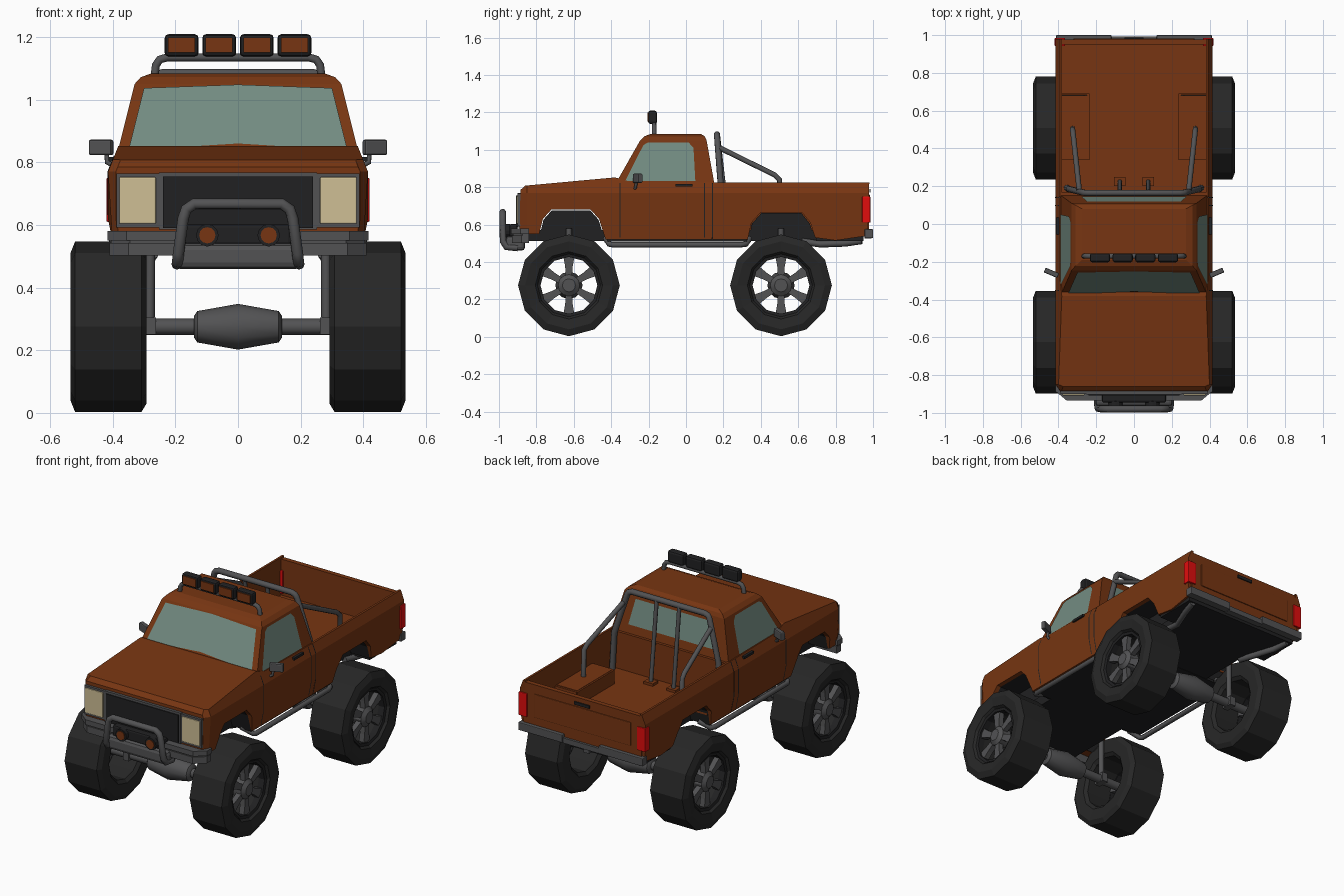
import bpy, bmesh, math
from mathutils import Matrix, Vector

if "Cube" in bpy.data.objects:
    bpy.data.objects.remove(bpy.data.objects["Cube"])

def mat(name, c):
    m = bpy.data.materials.new(name)
    m.diffuse_color = (*c, 1)
    m.use_nodes = True
    m.node_tree.nodes["Principled BSDF"].inputs["Base Color"].default_value = m.diffuse_color
    return m

RUST = mat("rust_paint", (0.185, 0.036, 0.006))
GLASS = mat("window_glass", (0.17, 0.26, 0.22))
METAL = mat("grey_metal", (0.085, 0.085, 0.088))
BLACK = mat("black_plastic", (0.015, 0.015, 0.016))
TYRE = mat("tyre_rubber", (0.02, 0.02, 0.02))
RED = mat("red_lens", (0.75, 0.004, 0.004))
CREAM = mat("headlight_cream", (0.62, 0.52, 0.30))

def finish(name, bm, m, bevel=0, smooth=None):
    bmesh.ops.recalc_face_normals(bm, faces=bm.faces)
    me = bpy.data.meshes.new(name)
    bm.to_mesh(me)
    bm.free()
    me.materials.append(m)
    o = bpy.data.objects.new(name, me)
    bpy.context.collection.objects.link(o)
    if bevel:
        b = o.modifiers.new("bevel", 'BEVEL')
        b.width = bevel
        b.segments = 2
    if smooth:
        me.shade_smooth()
        me.set_sharp_from_angle(angle=math.radians(smooth))
    return o

def box(name, x, y, z, m, bevel=0, rot=0):
    bm = bmesh.new()
    bmesh.ops.create_cube(bm, size=1)
    c = Vector((sum(x) / 2, sum(y) / 2, sum(z) / 2))
    S = Matrix.Diagonal((abs(x[1] - x[0]), abs(y[1] - y[0]), abs(z[1] - z[0]), 1))
    bm.transform(Matrix.Translation(c) @ Matrix.Rotation(rot, 4, 'Z') @ S)
    return finish(name, bm, m, bevel)

def plate(name, pts, m):
    bm = bmesh.new()
    bm.faces.new([bm.verts.new(p) for p in pts])
    return finish(name, bm, m)

def prism(name, pts, a, b, m, axis='x', cuts=(), shape=None):
    # outline swept between a and b, sliced at planes, then reshaped
    P = (lambda p, t: (t, *p)) if axis == 'x' else (lambda p, t: (*p, t))
    bm = bmesh.new()
    A = [bm.verts.new(P(p, a)) for p in pts]
    B = [bm.verts.new(P(p, b)) for p in pts]
    bm.faces.new(A)
    bm.faces.new(B[::-1])
    for i in range(len(pts)):
        j = (i + 1) % len(pts)
        bm.faces.new((A[i], A[j], B[j], B[i]))
    for co, no in cuts:
        bmesh.ops.bisect_plane(bm, geom=bm.verts[:] + bm.edges[:] + bm.faces[:], plane_co=co, plane_no=no)
    if shape:
        for v in bm.verts:
            shape(v.co)
    return finish(name, bm, m)

def tube(name, pts, r, m=METAL):
    cu = bpy.data.curves.new(name, 'CURVE')
    cu.dimensions = '3D'
    cu.bevel_depth, cu.bevel_resolution, cu.use_fill_caps = r, 2, True
    s = cu.splines.new('POLY')
    s.points.add(len(pts) - 1)
    for p, q in zip(s.points, pts):
        p.co = (*q, 1)
    cu.materials.append(m)
    o = bpy.data.objects.new(name, cu)
    bpy.context.collection.objects.link(o)

def hoop(name, half, r, m=METAL):
    tube(name, half + [(-x, y, z) for x, y, z in half[::-1]], r, m)

def lathe(name, prof, c, m, n=12, closed=False, smooth=None, axis='x'):
    # profile of (distance along axis, radius) spun about the axis
    bm = bmesh.new()
    rings = []
    for t, r in prof:
        ring = []
        for k in range(n):
            u, w = r * math.cos(2 * math.pi * k / n), r * math.sin(2 * math.pi * k / n)
            ring.append(bm.verts.new((t, c[1] + u, c[2] + w) if axis == 'x' else (c[0] + u, t, c[2] + w)))
        rings.append(ring)
    for i in range(len(rings) if closed else len(rings) - 1):
        R, Q = rings[i], rings[(i + 1) % len(rings)]
        for k in range(n):
            bm.faces.new((R[k], R[(k + 1) % n], Q[(k + 1) % n], Q[k]))
    if not closed:
        bm.faces.new(rings[0])
        bm.faces.new(rings[-1])
    return finish(name, bm, m, smooth=smooth)

# ---- lower body: side profiles with wheel arches, side bulge by height
def side_x(z):
    if z < 0.62:
        return 0.395 + (z - 0.52) * 0.2
    return 0.415 if z <= 0.77 else 0.415 - (z - 0.77) * 0.4

def bulge(co):
    if abs(co.x) > 0.4:
        x = side_x(co.z) - (0.025 if co.y < -0.86 else 0)
        co.x = math.copysign(x, co.x)

CUTS = [((0, 0, 0.62), (0, 0, 1)), ((0, 0, 0.77), (0, 0, 1)), ((0, -0.85, 0), (0, 1, 0))]
ARCH_F = [(-0.785, 0.55), (-0.765, 0.63), (-0.72, 0.68), (-0.51, 0.68), (-0.465, 0.63), (-0.43, 0.52)]
ARCH_R = [(0.33, 0.52), (0.35, 0.61), (0.40, 0.665), (0.62, 0.665), (0.665, 0.61), (0.69, 0.53)]
prism("front_body", [(-0.89, 0.55)] + ARCH_F + [(0.14, 0.52), (0.14, 0.825), (-0.30, 0.83), (-0.38, 0.852),
      (-0.86, 0.808), (-0.885, 0.785)], -0.415, 0.415, RUST, cuts=CUTS, shape=bulge)
for s in (1, -1):
    prism("bed_side", [(0.142, 0.52)] + ARCH_R + [(0.8, 0.515), (0.97, 0.54), (0.98, 0.825), (0.142, 0.825)],
          s * 0.38, s * 0.415, RUST, cuts=CUTS[:2], shape=bulge)
    for nm, arch in (("front_wheel_well", ARCH_F), ("rear_wheel_well", ARCH_R)):
        cy = (arch[0][0] + arch[-1][0]) / 2
        bm = bmesh.new()
        pts = [(cy + (y - cy) * 0.98, z - 0.004) for y, z in arch]
        A = [bm.verts.new((s * 0.26, *p)) for p in pts]
        B = [bm.verts.new((s * 0.392, *p)) for p in pts]
        bm.faces.new(A)
        for i in range(5):
            bm.faces.new((A[i], A[i + 1], B[i + 1], B[i]))
        finish(nm, bm, BLACK)
    # wheel housing inside the bed
    box("bed_housing_top", (s * 0.245, s * 0.385), (0.35, 0.68), (0.666, 0.685), RUST)
    box("bed_housing_wall", (s * 0.235, s * 0.25), (0.34, 0.69), (0.58, 0.683), RUST)
    for y in (0.338, 0.682):
        box("bed_housing_end", (s * 0.24, s * 0.385), (y, y + 0.012), (0.58, 0.683), RUST)
box("bed_floor_front", (-0.385, 0.385), (0.14, 0.34), (0.57, 0.6), RUST)
box("bed_floor_middle", (-0.25, 0.25), (0.34, 0.69), (0.57, 0.6), RUST)
box("bed_floor_rear", (-0.385, 0.385), (0.69, 0.96), (0.57, 0.6), RUST)
box("bed_front_wall", (-0.385, 0.385), (0.142, 0.168), (0.53, 0.82), RUST)
box("tailgate", (-0.39, 0.39), (0.95, 0.978), (0.545, 0.815), RUST)
box("tailgate_panel", (-0.32, 0.32), (0.97, 0.983), (0.62, 0.76), RUST, 0.004)
box("tailgate_handle", (-0.05, 0.05), (0.98, 0.987), (0.772, 0.79), BLACK)
# black underbody
box("underbody_spine", (-0.265, 0.265), (-0.85, 0.95), (0.512, 0.572), BLACK)
box("underbody_middle", (-0.385, 0.385), (-0.42, 0.325), (0.51, 0.565), BLACK)
box("underbody_rear", (-0.385, 0.385), (0.695, 0.95), (0.512, 0.565), BLACK)

# ---- cab: stacked rectangles (z, front y, back y, half width)
bm = bmesh.new()
prev = None
for z, f, b, w in [(0.80, -0.387, 0.155, 0.3925), (1.05, -0.245, 0.11, 0.33), (1.072, -0.222, 0.10, 0.31), (1.084, -0.19, 0.08, 0.275)]:
    ring = [bm.verts.new(p) for p in ((-w, f, z), (w, f, z), (w, b, z), (-w, b, z))]
    if prev:
        for i in range(4):
            bm.faces.new((prev[i], prev[(i + 1) % 4], ring[(i + 1) % 4], ring[i]))
    else:
        bm.faces.new(ring)
    prev = ring
bm.faces.new(prev)
finish("cab", bm, RUST)
front_y = lambda z: -0.387 + (z - 0.80) * 0.568 - 0.005
back_y = lambda z: 0.155 - (z - 0.80) * 0.18 + 0.004
cab_x = lambda z: 0.3925 - (z - 0.80) * 0.25 + 0.004
plate("windshield", [(x, front_y(z), z) for x, z in
      ((-0.35, 0.838), (0, 0.86), (0.35, 0.838), (0.30, 1.037), (0, 1.048), (-0.30, 1.037))], GLASS)
plate("rear_window", [(x, back_y(z), z) for x, z in ((-0.28, 0.87), (0.28, 0.87), (0.25, 1.02), (-0.25, 1.02))], GLASS)
WIN = [(-0.325, 0.832), (-0.228, 1.025), (-0.205, 1.038), (0.015, 1.038), (0.04, 1.01), (0.05, 0.832)]
for s in (1, -1):
    plate("side_window", [(s * cab_x(z), y, z) for y, z in WIN], GLASS)
    # door seams and handle
    for y in (-0.352, 0.098, 0.141):
        zs = (0.53, 0.62, 0.77, 0.822)
        plate("door_seam", [(s * (side_x(z) + 0.002), y - 0.003, z) for z in zs] +
              [(s * (side_x(z) + 0.002), y + 0.003, z) for z in zs[::-1]], BLACK)
    box("door_handle", (s * 0.395, s * 0.412), (-0.055, 0.035), (0.803, 0.817), BLACK)
    # mirrors
    box("mirror", (s * 0.398, s * 0.476), (-0.272, -0.245), (0.823, 0.872), METAL, 0.006, s * 0.4)
    tube("mirror_stalk", [(s * 0.39, -0.275, 0.785), (s * 0.418, -0.27, 0.80), (s * 0.42, -0.262, 0.84)], 0.008)
    # headlights and tail lights
    box("headlight_frame", (s * 0.25, s * 0.388), (-0.9, -0.87), (0.592, 0.765), METAL)
    box("headlight", (s * 0.262, s * 0.379), (-0.907, -0.89), (0.604, 0.753), CREAM, 0.004)
    box("tail_light", (s * 0.365, s * 0.42), (0.942, 0.986), (0.61, 0.75), RED, 0.004)
    # side step and exhaust
    tube("side_step", [(s * 0.32, -0.43, 0.525), (s * 0.385, -0.41, 0.495), (s * 0.395, -0.39, 0.492),
                       (s * 0.395, 0.29, 0.492), (s * 0.385, 0.32, 0.495), (s * 0.32, 0.34, 0.525)], 0.015)
    tube("exhaust", [(s * 0.27, 0.62, 0.51), (s * 0.28, 0.72, 0.495), (s * 0.33, 0.85, 0.50), (s * 0.35, 0.94, 0.513)], 0.018)

# ---- front end
box("grille_frame", (-0.252, 0.252), (-0.902, -0.87), (0.585, 0.768), METAL)
box("grille", (-0.24, 0.24), (-0.908, -0.89), (0.59, 0.755), BLACK)
def bumper(name, w, y, z0, z1):
    prism(name, [(-w, -0.84), (-w, y + 0.05), (-w + 0.06, y), (w - 0.06, y), (w, y + 0.05), (w, -0.84)], z0, z1, METAL, 'z')
bumper("bumper_upper", 0.416, -0.935, 0.55, 0.58)
bumper("bumper_groove", 0.405, -0.925, 0.54, 0.552)
bumper("bumper_lower", 0.41, -0.93, 0.502, 0.542)
box("winch_tray", (-0.205, 0.205), (-0.965, -0.86), (0.46, 0.54), METAL, 0.02)
box("winch", (-0.17, 0.17), (-0.945, -0.90), (0.535, 0.602), BLACK, 0.01)
hoop("bull_bar", [(0.195, -0.90, 0.475), (0.193, -0.96, 0.48), (0.19, -0.978, 0.51), (0.175, -0.98, 0.62),
                  (0.165, -0.98, 0.65), (0.14, -0.98, 0.667)], 0.018)
for s in (1, -1):
    lathe("fog_lamp", [(-0.925, 0.025), (-0.94, 0.036), (-0.968, 0.036)], (s * 0.098, 0, 0.567), BLACK, axis='y')
    lathe("fog_lamp_lens", [(-0.96, 0.026), (-0.972, 0.026)], (s * 0.098, 0, 0.567), RUST, axis='y')

# ---- rear bumper
for s in (1, -1):
    box("rear_bumper", (s * 0.12, s * 0.412), (0.955, 1.0), (0.528, 0.575), METAL, 0.004)
box("rear_bumper_step", (-0.125, 0.125), (0.955, 0.992), (0.525, 0.556), METAL)

# ---- roof lamps
hoop("lamp_bar", [(0.268, -0.17, 1.06), (0.262, -0.17, 1.11), (0.25, -0.17, 1.128), (0.225, -0.17, 1.135)], 0.013)
for x in (-0.18, -0.06, 0.06, 0.18):
    box("roof_lamp", (x - 0.054, x + 0.054), (-0.202, -0.155), (1.138, 1.209), BLACK, 0.012)
    box("roof_lamp_lens", (x - 0.043, x + 0.043), (-0.207, -0.2), (1.15, 1.199), RUST)

# ---- roll cage in the bed
hoop("roll_hoop", [(0.355, 0.19, 0.6), (0.345, 0.185, 0.82), (0.272, 0.167, 1.06), (0.262, 0.165, 1.075), (0.24, 0.165, 1.082)], 0.017)
for s in (1, -1):
    tube("roll_strut", [(s * 0.29, 0.18, 1.01), (s * 0.322, 0.475, 0.865), (s * 0.325, 0.5, 0.84), (s * 0.325, 0.505, 0.68)], 0.014)
    tube("roll_inner_bar", [(s * 0.075, 0.17, 1.08), (s * 0.075, 0.225, 0.6)], 0.012)
    box("roll_bar_foot", (s * 0.045, s * 0.105), (0.2, 0.25), (0.6, 0.615), RUST)

# ---- axles and wheels
TYRE_PROF = [(0.505, 0.165), (0.525, 0.18), (0.535, 0.235), (0.52, 0.272), (0.308, 0.272), (0.292, 0.245),
             (0.294, 0.175), (0.31, 0.155), (0.49, 0.155)]
for nm, y in (("front", -0.626), ("rear", 0.508)):
    c = (0, y, 0.275)
    lathe(nm + "_axle", [(-0.47, 0.026), (0.47, 0.026)], c, METAL, smooth=40)
    lathe(nm + "_differential", [(-0.14, 0.035), (-0.13, 0.05), (0, 0.073), (0.13, 0.05), (0.14, 0.035)], c, METAL, smooth=40)
    for s in (1, -1):
        tube(nm + "_shock", [(s * 0.282, y, 0.27), (s * 0.28, y, 0.58)], 0.016)
        box(nm + "_spring_mount", (s * 0.262, s * 0.3), (y - 0.035, y + 0.035), (0.25, 0.305), METAL)
        lathe(nm + "_tyre", [(s * t, r) for t, r in TYRE_PROF], c, TYRE, closed=True)
        lathe(nm + "_rim", [(s * 0.47, 0.152), (s * 0.508, 0.152), (s * 0.512, 0.168), (s * 0.47, 0.168)], c, BLACK, closed=True)
        lathe(nm + "_hub", [(s * 0.42, 0.04), (s * 0.44, 0.058), (s * 0.498, 0.058), (s * 0.515, 0.035)], c, METAL, smooth=30)
        for k in range(6):
            a = k * math.pi / 3 + math.pi / 6
            u, w = (math.cos(a), math.sin(a)), (-math.sin(a), math.cos(a))
            pts = [(y + u[0] * r + w[0] * h, 0.275 + u[1] * r + w[1] * h)
                   for r, h in ((0.04, -0.016), (0.1, -0.02), (0.157, -0.03), (0.157, 0.03), (0.1, 0.02), (0.04, 0.016))]
            prism(nm + "_spoke", pts, s * 0.465, s * 0.497, METAL)
